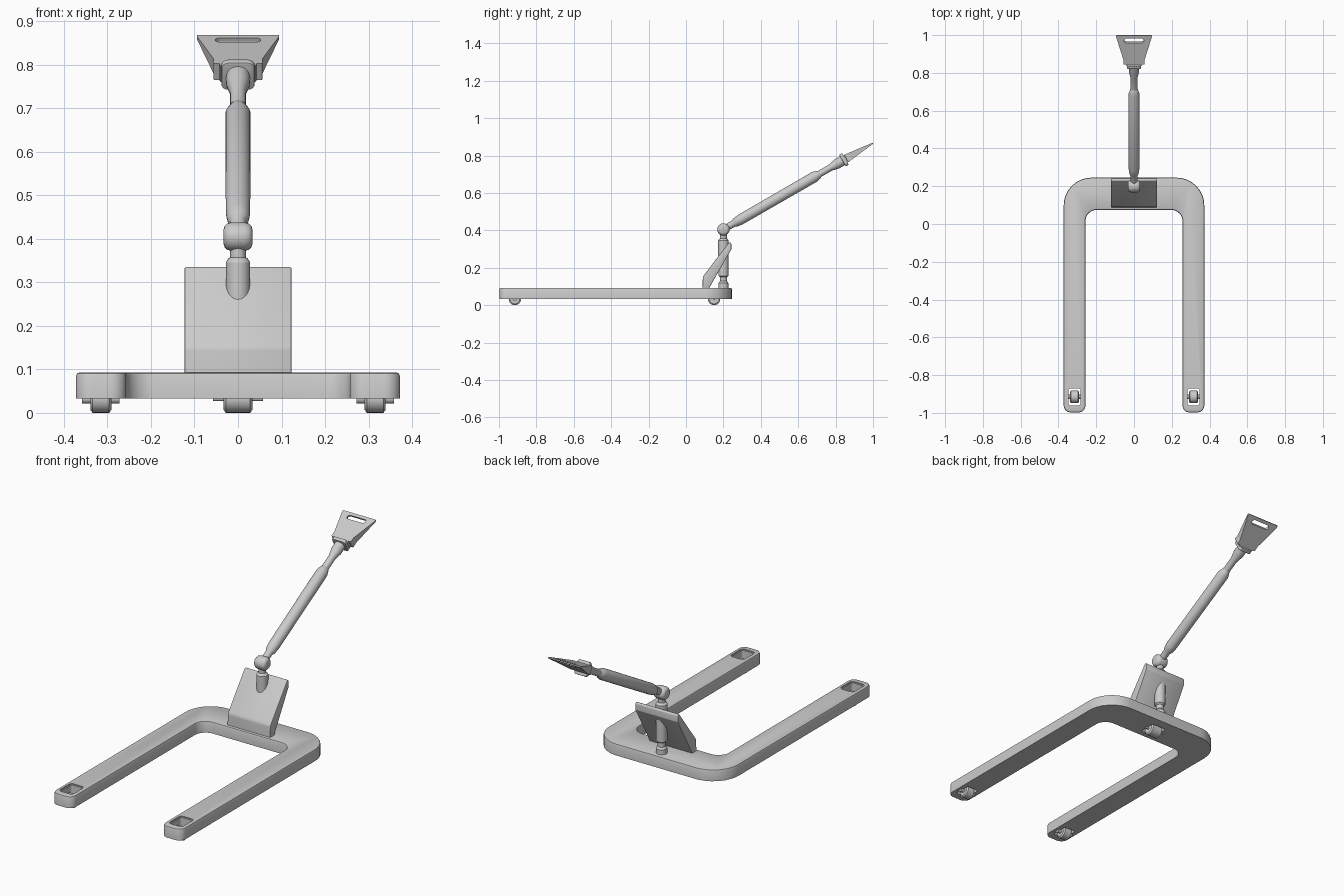
import bpy, bmesh
from math import radians, pi, cos, sin
from mathutils import Matrix, Vector

if "Cube" in bpy.data.objects:
    bpy.data.objects.remove(bpy.data.objects["Cube"])

T = Matrix.Translation
R = lambda deg, ax: Matrix.Rotation(radians(deg), 4, ax)


def finish(name, bm, mat=Matrix(), smooth=True):
    bmesh.ops.recalc_face_normals(bm, faces=bm.faces[:])
    bm.transform(mat)
    me = bpy.data.meshes.new(name)
    bm.to_mesh(me)
    bm.free()
    ob = bpy.data.objects.new(name, me)
    bpy.context.collection.objects.link(ob)
    if smooth:
        shade(ob)
    return ob


def activate(ob):
    bpy.ops.object.select_all(action='DESELECT')
    ob.select_set(True)
    bpy.context.view_layer.objects.active = ob


def shade(ob):
    activate(ob)
    bpy.ops.object.shade_smooth_by_angle(angle=radians(32))


def rounded(pts, seg=6):
    """Outline from (x, y, corner radius) points."""
    out, n = [], len(pts)
    for i, (x, y, r) in enumerate(pts):
        p = Vector((x, y))
        if r == 0:
            out.append(p)
            continue
        a = (Vector(pts[i - 1][:2]) - p).normalized()
        b = (Vector(pts[(i + 1) % n][:2]) - p).normalized()
        half = a.angle(b) / 2
        c = p + (a + b).normalized() * (r / sin(half))
        d = r * cos(half) / sin(half)
        v0, v1 = p + a * d - c, p + b * d - c
        out += [c + v0.lerp(v1, k / seg).normalized() * r for k in range(seg + 1)]
    return out


def box_outline(w, h, r):
    return rounded([(-w, -h, r), (w, -h, r), (w, h, r), (-w, h, r)], 4)


def prism(name, outline, z0, z1, mat=Matrix(), top=0, bottom=0, warp=None):
    bm = bmesh.new()
    face = bm.faces.new([bm.verts.new((p[0], p[1], z0)) for p in outline])
    ext = bmesh.ops.extrude_face_region(bm, geom=[face], use_keep_orig=True)
    bmesh.ops.translate(bm, vec=(0, 0, z1 - z0),
                        verts=[g for g in ext['geom'] if isinstance(g, bmesh.types.BMVert)])
    bmesh.ops.recalc_face_normals(bm, faces=bm.faces[:])
    for z, width in ((z1, top), (z0, bottom)):
        if width:
            edges = [e for e in bm.edges if all(abs(v.co.z - z) < 1e-6 for v in e.verts)]
            bmesh.ops.bevel(bm, geom=edges, offset=width, segments=2, profile=0.5, affect='EDGES')
    if warp:
        for v in bm.verts:
            v.co.z *= warp(v.co.y)
    return finish(name, bm, mat)


def lathe(name, profile, mat=Matrix(), seg=20):
    """Closed solid of revolution about z from (radius, height) points."""
    bm = bmesh.new()
    rings = [[bm.verts.new((r * cos(2 * pi * k / seg), r * sin(2 * pi * k / seg), z))
              for k in range(seg)] for r, z in profile]
    for a, b in zip(rings, rings[1:]):
        for k in range(seg):
            j = (k + 1) % seg
            bm.faces.new((a[k], a[j], b[j], b[k]))
    bm.faces.new(rings[0])
    bm.faces.new(rings[-1])
    return finish(name, bm, mat)


def cut(ob, cutter):
    cutter.hide_render = True
    mod = ob.modifiers.new("cut", 'BOOLEAN')
    mod.operation, mod.solver, mod.object = 'DIFFERENCE', 'EXACT', cutter
    activate(ob)
    bpy.ops.object.modifier_apply(modifier=mod.name)
    bpy.data.objects.remove(cutter)
    shade(ob)


# U-shaped base frame
base = prism("base_frame", rounded([
    (-0.372, -0.997, 0.035), (-0.257, -0.997, 0.035), (-0.257, 0.075, 0.06), (0.257, 0.075, 0.06),
    (0.257, -0.997, 0.035), (0.372, -0.997, 0.035), (0.372, 0.245, 0.145), (-0.372, 0.245, 0.145)], 8),
    0.033, 0.093, top=0.008)

# wheel wells and wheels with axles
for name, x, y, w, axle, z_top in (("left", -0.315, -0.915, 0.024, 0.043, 0.12),
                                   ("right", 0.315, -0.915, 0.024, 0.043, 0.12),
                                   ("rear", 0, 0.15, 0.033, 0.057, 0.075)):
    cut(base, prism("well_cutter", box_outline(w + 0.009, 0.045, 0.012), 0.0, z_top, T((x, y, 0))))
    if z_top > 0.1:
        # chamfered lip around the open wells
        cut(base, prism("lip_cutter", box_outline(w + 0.015, 0.051, 0.016), 0.088, 0.12, T((x, y, 0))))
    m = T((x, y, 0.033)) @ R(90, 'Y')
    lathe(name + "_wheel", [(0.026, -w), (0.033, -w + 0.005), (0.033, w - 0.005), (0.026, w)], m, 24)
    lathe(name + "_axle", [(0.012 if axle < 0.05 else 0.006, s * axle) for s in (-1, 1)], m, 12)

# bent foot plate leaning back over the post
swap = Matrix(((0, 0, 1, 0), (1, 0, 0, 0), (0, 1, 0, 0), (0, 0, 0, 1)))
prism("foot_plate", rounded([(0.088, 0.088, 0), (0.122, 0.088, 0), (0.242, 0.298, 0.006),
                             (0.242, 0.335, 0.008), (0.229, 0.335, 0.006), (0.090, 0.152, 0.03)], 4),
      -0.123, 0.123, swap, top=0.004, bottom=0.004)

# upright post
lathe("post", [(0.027, 0.088), (0.027, 0.118), (0.019, 0.128), (0.019, 0.15), (0.027, 0.157),
               (0.028, 0.346), (0.022, 0.355), (0.018, 0.357), (0.018, 0.39)], T((0, 0.2, 0)))

# pivot knuckle
hub = T((0, 0.2, 0.405))
lathe("pivot_knuckle", [(0.017, -0.033), (0.024, -0.031), (0.030, -0.025), (0.033, -0.015),
                        (0.033, 0.015), (0.030, 0.025), (0.024, 0.031), (0.017, 0.033)],
      hub @ R(90, 'Y'), 24)

# sloping arm
arm = hub @ R(-60, 'X')
lathe("arm", [(0.018, 0.01), (0.018, 0.065), (0.024, 0.075), (0.028, 0.105), (0.029, 0.565),
              (0.020, 0.592), (0.018, 0.595), (0.018, 0.66), (0.027, 0.70), (0.027, 0.745)], arm)

# collar and handle
prism("handle_collar", box_outline(0.038, 0.036, 0.014), 0.735, 0.753, arm, top=0.003, bottom=0.003)
handle = prism("handle", rounded([
    (-0.040, 0.748, 0), (0.040, 0.748, 0), (0.043, 0.757, 0), (0.056, 0.757, 0.004), (0.056, 0.783, 0.01),
    (0.094, 0.912, 0.003), (0.094, 0.922, 0.003), (-0.094, 0.922, 0.003), (-0.094, 0.912, 0.003),
    (-0.056, 0.783, 0.01), (-0.056, 0.757, 0.004), (-0.043, 0.757, 0)], 3),
    -0.022, 0.022, arm @ R(90, 'X'), warp=lambda t: min(1, max(0.14, 1 - (t - 0.765) / 0.18)))
cut(handle, prism("slot_cutter", box_outline(0.052, 0.012, 0.011), -0.1, 0.1,
                  arm @ R(90, 'X') @ T((0, 0.893, 0))))
